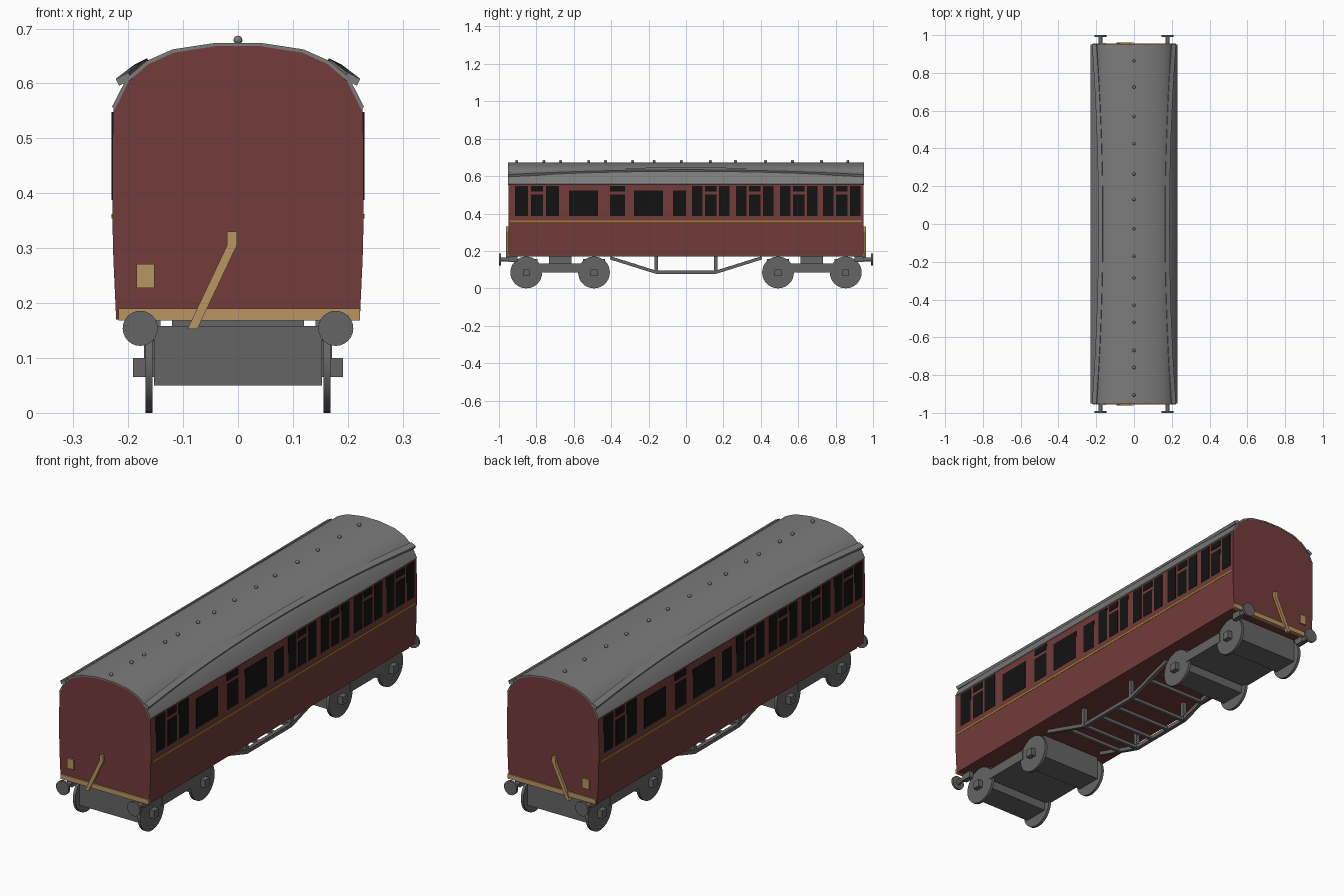
import bpy, bmesh, math
from mathutils import Vector, Matrix

if "Cube" in bpy.data.objects:
    bpy.data.objects.remove(bpy.data.objects["Cube"])


def mat(name, rgb):
    m = bpy.data.materials.new(name)
    m.diffuse_color = (*rgb, 1)
    m.use_nodes = True
    m.node_tree.nodes["Principled BSDF"].inputs["Base Color"].default_value = m.diffuse_color
    return m


RED = mat("maroon", (0.17, 0.045, 0.042))
BLACK = mat("window_black", (0.006, 0.006, 0.006))
BUFF = mat("buff", (0.48, 0.30, 0.12))
YELLOW = mat("lining_yellow", (0.35, 0.24, 0.02))
GREY = mat("frame_grey", (0.13, 0.13, 0.13))
ROOF = mat("roof_grey", (0.2, 0.2, 0.2))


def finish(name, bm, m, smooth=False):
    bmesh.ops.recalc_face_normals(bm, faces=bm.faces)
    me = bpy.data.meshes.new(name)
    bm.to_mesh(me)
    bm.free()
    ob = bpy.data.objects.new(name, me)
    bpy.context.collection.objects.link(ob)
    me.materials.append(m)
    if smooth:
        bpy.ops.object.select_all(action='DESELECT')
        ob.select_set(True)
        bpy.context.view_layer.objects.active = ob
        bpy.ops.object.shade_smooth_by_angle(angle=math.radians(35))
    return ob


def add_box(bm, x0, x1, y0, y1, z0, z1):
    c = Matrix.Translation(((x0 + x1) / 2, (y0 + y1) / 2, (z0 + z1) / 2))
    s = Matrix.Diagonal((abs(x1 - x0), abs(y1 - y0), abs(z1 - z0), 1))
    bmesh.ops.create_cube(bm, size=1, matrix=c @ s)


def add_cyl(bm, r, depth, loc, axis, seg=24):
    rot = Vector((0, 0, 1)).rotation_difference(Vector(axis)).to_matrix().to_4x4()
    bmesh.ops.create_cone(bm, cap_ends=True, segments=seg, radius1=r, radius2=r,
                          depth=depth, matrix=Matrix.Translation(loc) @ rot)


def sweep(bm, sections):
    """Skin a list of closed rings and cap both ends."""
    rings = [[bm.verts.new(p) for p in s] for s in sections]
    n = len(rings[0])
    for a, b in zip(rings, rings[1:]):
        for i in range(n):
            bm.faces.new((a[i], a[(i + 1) % n], b[(i + 1) % n], b[i]))
    bm.faces.new(rings[0])
    bm.faces.new(rings[-1])


def add_beam(bm, a, b, w):
    a, b = Vector(a), Vector(b)
    d = (b - a).normalized()
    u = Vector((1, 0, 0)) if abs(d.x) < 0.9 else Vector((0, 1, 0))
    v = d.cross(u).normalized()
    ring = [(u * i + v * j) * w / 2 for i, j in ((-1, -1), (1, -1), (1, 1), (-1, 1))]
    sweep(bm, [[p + o for o in ring] for p in (a, b)])


L = 0.95

# Body shell with tumblehome sides and arched ends
side = [(0.222, 0.17), (0.223, 0.195), (0.227, 0.28), (0.229, 0.36), (0.229, 0.47), (0.227, 0.555)]
arch = [(0.227, 0.555), (0.2, 0.608), (0.165, 0.638), (0.118, 0.659), (0.04, 0.671)]
half = side + arch[1:]
prof = half + [(-x, z) for x, z in reversed(half)]
bm = bmesh.new()
sweep(bm, [[(x, y, z) for x, z in prof] for y in (-L, L)])
finish("coach_body", bm, RED)

# Grey roof skin over the arch
outer = [(x * 1.01, z + 0.003) for x, z in arch]
outer += [(-x, z) for x, z in reversed(outer)]
inner = [(x * 0.99, z - 0.003) for x, z in arch]
inner += [(-x, z) for x, z in reversed(inner)]
bm = bmesh.new()
sweep(bm, [[(x, y, z) for x, z in outer + inner[::-1]] for y in (-L - 0.001, L + 0.001)])
finish("roof", bm, ROOF, True)

# Curved rain strips, lowest at the ends
for s, label in ((1, "right"), (-1, "left")):
    secs = []
    for i in range(25):
        t = -1 + i / 12
        cx, cz = 0.174 + 0.034 * t * t, 0.634 - 0.026 * t * t
        ring = []
        for a, b in ((-1, -1), (1, -1), (1, 1), (-1, 1)):
            ring.append((s * (cx + 0.89 * 0.013 * a + 0.45 * 0.007 * b), t * (L + 0.003),
                         cz - 0.45 * 0.013 * a + 0.89 * 0.007 * b))
        secs.append(ring)
    bm = bmesh.new()
    sweep(bm, secs)
    finish("rain_strip_" + label, bm, ROOF, True)

# Roof ventilators
bm = bmesh.new()
for y in (0.865, 0.725, 0.57, 0.425, 0.265, 0.13, -0.025, -0.17, -0.285,
          -0.43, -0.52, -0.67, -0.76, -0.905):
    bmesh.ops.create_uvsphere(bm, u_segments=12, v_segments=8, radius=0.008,
                              matrix=Matrix.Translation((0, y, 0.679)))
finish("roof_vents", bm, ROOF, True)

# Windows: f = full height, s = split with top light, b = lower pane
panes = [(-.914, -.845, 'f'), (-.829, -.765, 's'), (-.749, -.679, 'f'), (-.626, -.471, 'b'),
         (-.406, -.326, 's'), (-.278, -.123, 'b'), (-.07, 0, 'b')]
for y in (.032, .267, .503, .733):
    panes += [(y, y + .056, 'f'), (y + .07, y + .13, 's'), (y + .145, y + .2, 'f')]
heights = {'f': [(.388, .548)], 's': [(.388, .503), (.519, .548)], 'b': [(.388, .522)]}
for s, label in ((1, "right"), (-1, "left")):
    bm = bmesh.new()
    for y0, y1, kind in panes:
        for z0, z1 in heights[kind]:
            add_box(bm, s * 0.224, s * 0.2302, s * y0, s * y1, z0, z1)
    finish("windows_" + label, bm, BLACK)
    bm = bmesh.new()
    add_box(bm, s * 0.224, s * 0.2302, -0.94, 0.94, 0.354, 0.362)
    finish("lining_" + label, bm, YELLOW)

# End fittings: buff sill, pipe and box
for e, label in ((-1, "front"), (1, "back")):
    bm = bmesh.new()
    add_box(bm, -0.218, 0.222, e * 0.94, e * 0.956, 0.168, 0.19)
    add_box(bm, -0.185, -0.152, e * 0.94, e * 0.958, 0.227, 0.271)
    path = [(-0.011, 0.33), (-0.011, 0.305), (-0.083, 0.153)]
    sweep(bm, [[(x + dx, e * y, z) for dx, y in
                ((-0.009, 0.947), (0.009, 0.947), (0.009, 0.962), (-0.009, 0.962))]
               for x, z in path])
    finish("end_fittings_" + label, bm, BUFF)

    # Buffers
    bm = bmesh.new()
    for x in (-0.178, 0.178):
        add_cyl(bm, 0.011, 0.07, (x, e * 0.96, 0.154), (0, 1, 0), 12)
        add_cyl(bm, 0.032, 0.01, (x, e * 0.995, 0.154), (0, 1, 0))
        add_box(bm, x - 0.012, x + 0.012, e * 0.90, e * 0.948, 0.14, 0.17)
    finish("buffers_" + label, bm, GREY, True)

# Bogies
for c, label in ((-0.673, "front"), (0.673, "back")):
    bm = bmesh.new()
    add_box(bm, -0.171, 0.171, c - 0.115, c + 0.115, 0.085, 0.132)
    add_box(bm, -0.12, 0.12, c - 0.06, c + 0.06, 0.13, 0.172)
    for d in (-0.181, 0.181):
        y = c + d
        add_box(bm, -0.153, 0.153, y - 0.06, y + 0.06, 0.05, 0.158)
        for s in (-1, 1):
            add_box(bm, s * 0.15, s * 0.191, y - 0.018, y + 0.018, 0.065, 0.1)
    finish("bogie_frame_" + label, bm, GREY)
    bm = bmesh.new()
    for d in (-0.181, 0.181):
        for s in (-1, 1):
            add_cyl(bm, 0.085, 0.013, (s * 0.162, c + d, 0.085), (1, 0, 0), 32)
    finish("wheels_" + label, bm, GREY, True)

# Underframe truss with posts and cross bars
bm = bmesh.new()
truss = [(-0.405, 0.163), (-0.16, 0.086), (0.16, 0.086), (0.405, 0.163)]
for x in (-0.15, 0.15):
    for a, b in zip(truss, truss[1:]):
        add_beam(bm, (x, *a), (x, *b), 0.017)
    for y in (-0.16, 0.16):
        add_beam(bm, (x, y, 0.08), (x, y, 0.175), 0.018)
for y, z in ((-0.28, 0.124), (-0.16, 0.086), (-0.054, 0.086), (0.054, 0.086),
             (0.16, 0.086), (0.28, 0.124)):
    add_beam(bm, (-0.15, y, z), (0.15, y, z), 0.015)
finish("underframe_truss", bm, GREY)
